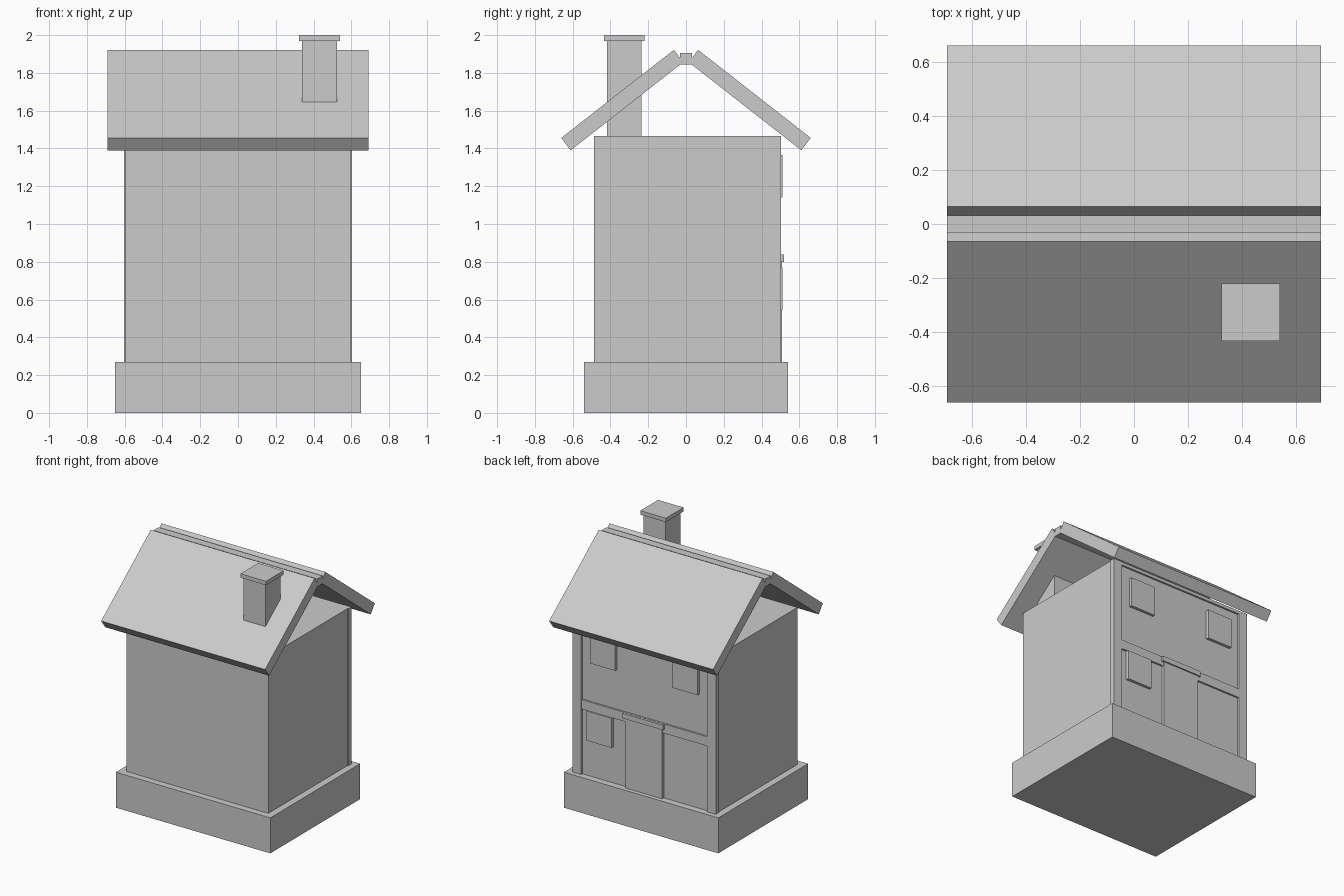
import bpy

if "Cube" in bpy.data.objects:
    bpy.data.objects.remove(bpy.data.objects["Cube"])


def prism(name, profile, x0, x1):
    """Extrude a closed (y, z) outline along x."""
    n = len(profile)
    verts = [(x, y, z) for x in (x0, x1) for y, z in profile]
    faces = [tuple(reversed(range(n))), tuple(range(n, 2 * n))]
    faces += [(i, (i + 1) % n, n + (i + 1) % n, n + i) for i in range(n)]
    mesh = bpy.data.meshes.new(name)
    mesh.from_pydata(verts, [], faces)
    obj = bpy.data.objects.new(name, mesh)
    bpy.context.collection.objects.link(obj)
    # consistent outward normals
    import bmesh
    bm = bmesh.new()
    bm.from_mesh(mesh)
    bmesh.ops.recalc_face_normals(bm, faces=bm.faces)
    bm.to_mesh(mesh)
    bm.free()
    return obj


def box(name, x0, x1, y0, y1, z0, z1):
    return prism(name, [(y0, z0), (y1, z0), (y1, z1), (y0, z1)], x0, x1)


# Plinth and walls
box("plinth", -0.65, 0.65, -0.54, 0.54, 0, 0.27)
box("walls", -0.597, 0.597, -0.488, 0.488, 0.27, 1.465)

# Timber framing on the back wall
for side, x0, x1 in (("left", -0.603, -0.53), ("right", 0.53, 0.603)):
    box(f"corner_post_{side}", x0, x1, 0.465, 0.503, 0.27, 1.465)
box("middle_beam", -0.53, 0.53, 0.465, 0.502, 0.77, 0.84)
box("top_beam", -0.53, 0.53, 0.465, 0.502, 1.44, 1.464)

# Door with lintel, and windows
box("door", -0.155, 0.155, 0.47, 0.508, 0.27, 0.80)
box("door_lintel", -0.17, 0.17, 0.47, 0.518, 0.80, 0.838)
for name, x0, z0 in (("window_upper_right", 0.24, 1.14),
                     ("window_upper_left", -0.455, 1.14),
                     ("window_lower", 0.27, 0.545)):
    box(name, x0, x0 + 0.21, 0.47, 0.51, z0, z0 + 0.225)

# Roof slabs, mirrored across the ridge
slab = [(0.064, 1.922), (0.66, 1.456), (0.611, 1.39), (0.015, 1.856)]
for side, s in (("back", 1), ("front", -1)):
    prism(f"roof_slab_{side}", [(s * y, z) for y, z in slab], -0.69, 0.69)
box("ridge_beam", -0.69, 0.69, -0.031, 0.031, 1.845, 1.905)

# Chimney and cap
box("chimney", 0.338, 0.524, -0.418, -0.236, 1.45, 1.97)
box("chimney_cap", 0.324, 0.539, -0.433, -0.22, 1.97, 2.0)
